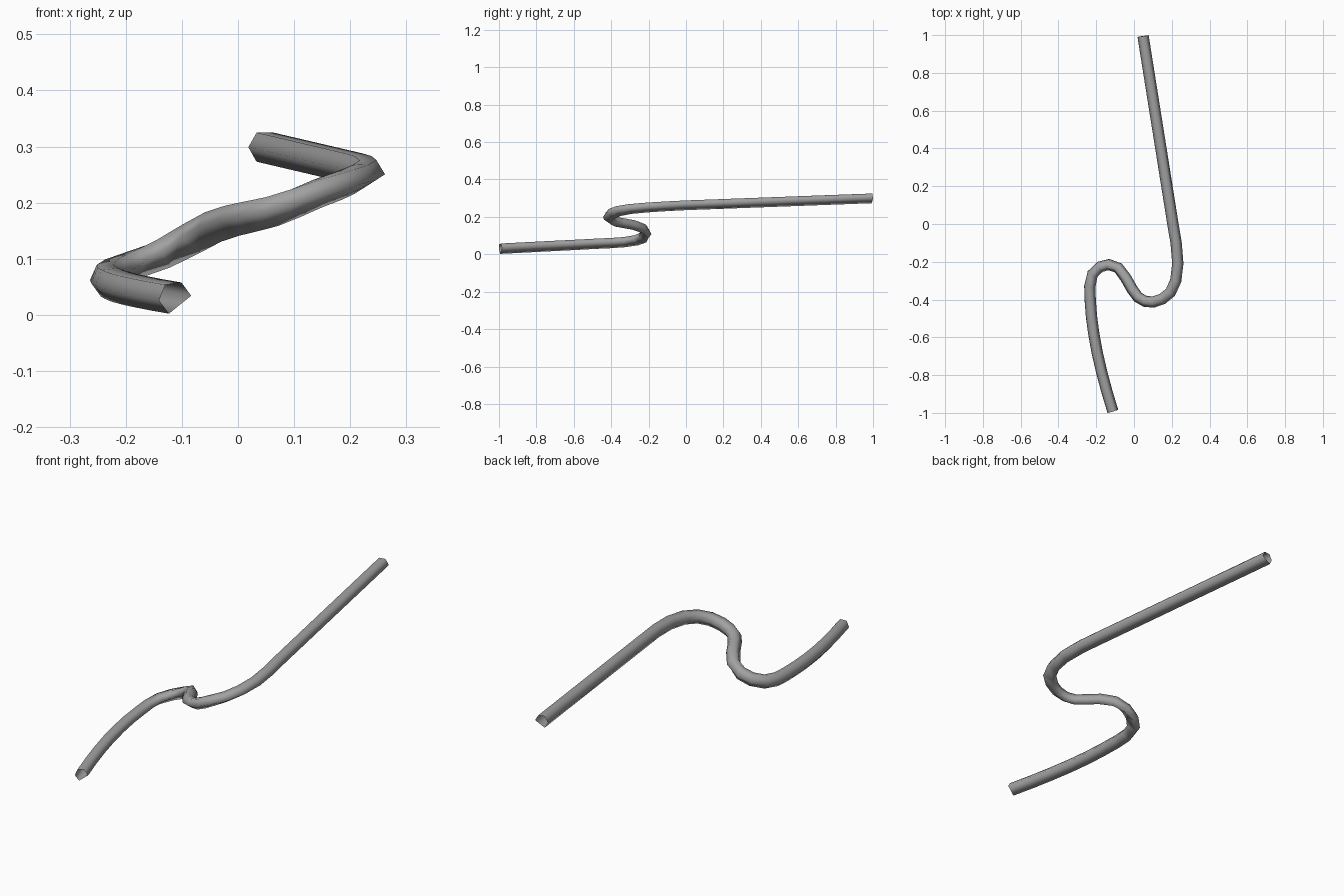
import bpy, bmesh
from math import cos, sin, radians
from mathutils import Vector

if "Cube" in bpy.data.objects:
    bpy.data.objects.remove(bpy.data.objects["Cube"])

RADIUS = 0.030
CORNERS = (0, 60, 120, 180, 240)   # hexagon with its lower outer corner cut off

# Centre line of the bent tube, front end to back end
path = [Vector(p) for p in (
    (-.112, -.992, .030), (-.144, -.885, .0355), (-.172, -.78, .041), (-.195, -.68, .046),
    (-.213, -.58, .051), (-.225, -.49, .056), (-.232, -.40, .060),
    (-.234, -.33, .065), (-.219, -.265, .075), (-.180, -.227, .090), (-.133, -.215, .109),
    (-.083, -.233, .136), (-.044, -.285, .157), (-.010, -.345, .168), (.021, -.388, .175),
    (.060, -.410, .184), (.103, -.413, .199), (.150, -.397, .217), (.193, -.362, .231),
    (.221, -.30, .242), (.232, -.21, .250), (.223, -.10, .257), (.206, 0, .262),
    (.048, .995, .299))]

# Sweep the open-ended section along the path, easing out a slight twist
bm = bmesh.new()
rings = []
for i, p in enumerate(path):
    before = (p - path[max(i - 1, 0)]).normalized()
    after = (path[min(i + 1, len(path) - 1)] - p).normalized()
    tangent = (before + after).normalized()
    side = tangent.cross(Vector((0, 0, 1))).normalized()
    up = side.cross(tangent)
    twist = 8 * (1 - i / (len(path) - 1))
    angles = [radians(c + twist) for c in CORNERS]
    rings.append([bm.verts.new(p + RADIUS * (cos(a) * side + sin(a) * up)) for a in angles])
for a, b in zip(rings, rings[1:]):
    for k in range(len(CORNERS)):
        n = (k + 1) % len(CORNERS)
        face = bm.faces.new((a[k], b[k], b[n], a[n]))
        face.smooth = True

mesh = bpy.data.meshes.new("bent_tube")
bm.to_mesh(mesh)
bm.free()

# Dark grey finish
finish = bpy.data.materials.new("dark_grey")
finish.diffuse_color = (0.36, 0.36, 0.36, 1)
finish.use_nodes = True
finish.node_tree.nodes["Principled BSDF"].inputs["Base Color"].default_value = finish.diffuse_color
mesh.materials.append(finish)

tube = bpy.data.objects.new("bent_tube", mesh)
bpy.context.collection.objects.link(tube)
